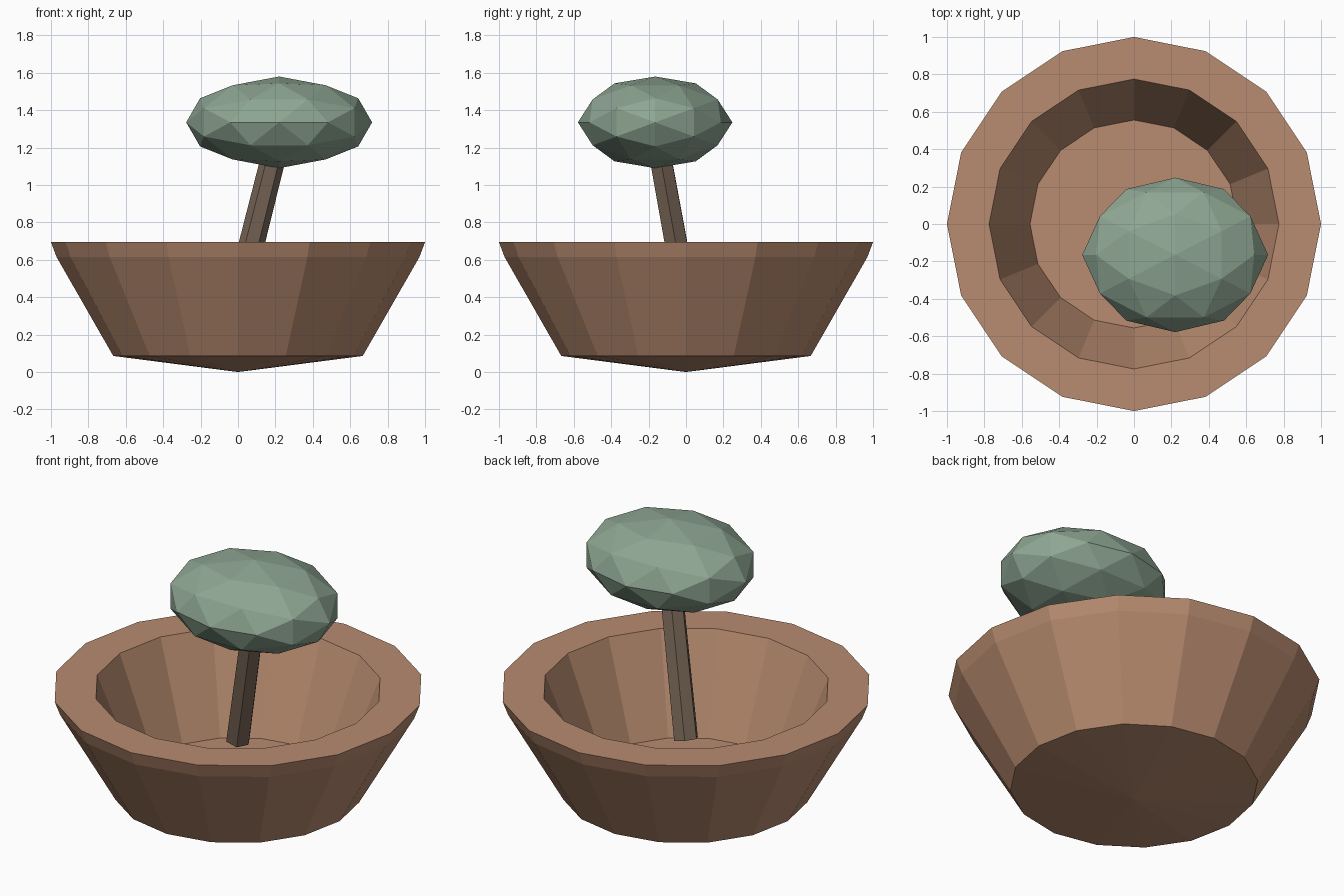
import bpy, bmesh, math
from mathutils import Vector

if "Cube" in bpy.data.objects:
    bpy.data.objects.remove(bpy.data.objects["Cube"])


def material(name, rgb):
    m = bpy.data.materials.new(name)
    m.diffuse_color = (*rgb, 1)
    m.use_nodes = True
    m.node_tree.nodes["Principled BSDF"].inputs["Base Color"].default_value = m.diffuse_color
    return m


def finish(name, bm, mat):
    bmesh.ops.recalc_face_normals(bm, faces=bm.faces)
    mesh = bpy.data.meshes.new(name)
    bm.to_mesh(mesh)
    bm.free()
    mesh.materials.append(mat)
    ob = bpy.data.objects.new(name, mesh)
    bpy.context.collection.objects.link(ob)
    return ob


def lathe(name, profile, sides, mat):
    """Turn an (r, z) profile around z; r = 0 gives a single pole."""
    bm = bmesh.new()
    rings = []
    for r, z in profile:
        n = sides if r > 0 else 1
        rings.append([bm.verts.new((r * math.cos(math.tau * i / sides),
                                    r * math.sin(math.tau * i / sides), z))
                      for i in range(n)])
    for a, b in zip(rings, rings[1:]):
        for i in range(sides):
            j = (i + 1) % sides
            quad = [a[i % len(a)], a[j % len(a)], b[j % len(b)], b[i % len(b)]]
            bm.faces.new(list(dict.fromkeys(quad)))
    return finish(name, bm, mat)


clay = material("clay", (0.48, 0.26, 0.16))
bark = material("bark", (0.20, 0.14, 0.10))
leaf = material("leaf", (0.27, 0.38, 0.29))

# Bowl: shallow pointed base, flared wall, thick rim and hollow inside
lathe("bowl", [(0, 0), (0.667, 0.086), (0.97, 0.615), (1, 0.695),
               (0.775, 0.695), (0.556, 0.145), (0, 0.145)], 16, clay)

# Trunk: leaning six-sided post whose lower end hangs inside the bowl
start, end = Vector((0, 0, 0.395)), Vector((0.215, -0.155, 1.25))
axis = end - start
trunk = lathe("trunk", [(0, 0), (0.07, 0), (0.066, axis.length),
                        (0, axis.length)], 6, bark)
trunk.location = start
trunk.rotation_mode = 'QUATERNION'
trunk.rotation_quaternion = Vector((0, 0, 1)).rotation_difference(axis)

# Crown: once-subdivided icosahedron, flattened
bm = bmesh.new()
phi = (1 + math.sqrt(5)) / 2
for a in (-1, 1):
    for b in (-phi, phi):
        for co in ((a, b, 0), (0, a, b), (b, 0, a)):
            bm.verts.new(co)
bmesh.ops.convex_hull(bm, input=bm.verts)
bmesh.ops.subdivide_edges(bm, edges=bm.edges[:], cuts=1, use_grid_fill=True)
for v in bm.verts:
    v.co.normalize()
crown = finish("crown", bm, leaf)
crown.location = (0.22, -0.165, 1.335)
crown.scale = (0.497, 0.413, 0.245)
